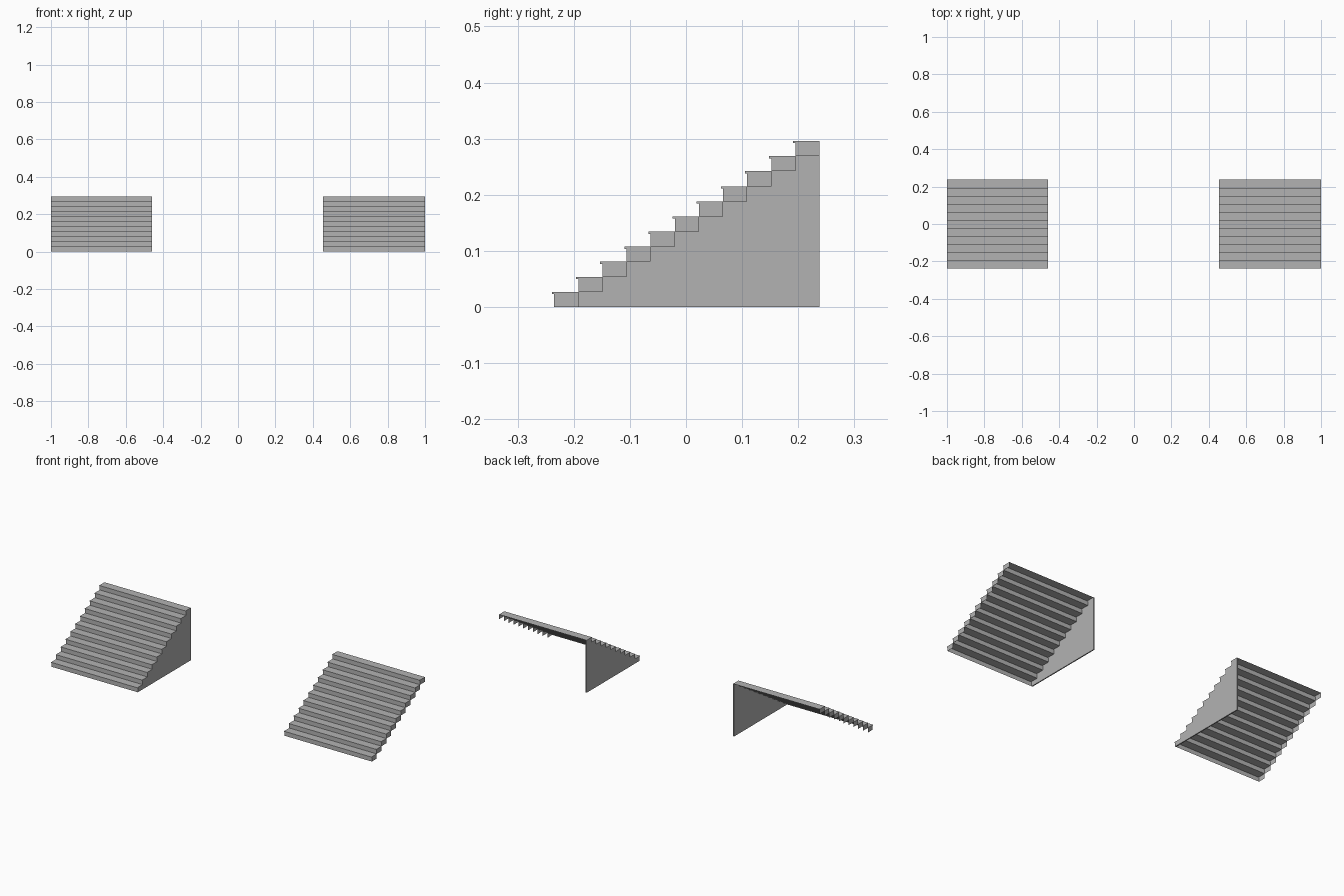
import bpy
import bmesh

cube = bpy.data.objects.get("Cube")
if cube:
    bpy.data.objects.remove(cube, do_unlink=True)

STEPS = 11
FRONT, BACK, HEIGHT = -0.235, 0.238, 0.296
RUN = (BACK - FRONT) / STEPS
RISE = HEIGHT / STEPS
LIP = 0.004      # nosing overhang and thickness
WALL = 0.006     # side panel thickness

grey = bpy.data.materials.new("stone_grey")
grey.use_nodes = True
colour = (0.45, 0.45, 0.45, 1)
grey.diffuse_color = colour
grey.node_tree.nodes["Principled BSDF"].inputs["Base Color"].default_value = colour


def add_prism(bm, profile, x0, x1):
    """Extrude a closed (y, z) profile between two x positions."""
    face = bm.faces.new([bm.verts.new((x0, y, z)) for y, z in profile])
    out = bmesh.ops.extrude_face_region(bm, geom=[face])
    moved = [v for v in out["geom"] if isinstance(v, bmesh.types.BMVert)]
    bmesh.ops.translate(bm, verts=moved, vec=(x1 - x0, 0, 0))
    bmesh.ops.recalc_face_normals(bm, faces=bm.faces)


def finish(bm, name):
    mesh = bpy.data.meshes.new(name)
    bm.to_mesh(mesh)
    bm.free()
    mesh.materials.append(grey)
    bpy.context.collection.objects.link(bpy.data.objects.new(name, mesh))


def is_open_side(face):
    """True for the back and the wide underside of a step."""
    n = face.normal
    return n.y > 0.9 or (n.z < -0.9 and face.calc_area() > 0.01)


def build_flight(side, outer, inner):
    sign = 1 if outer > inner else -1
    panel = inner + sign * WALL

    # Hollow steps: riser, tread, nosing and end caps, open behind and below
    bm = bmesh.new()
    for i in range(STEPS):
        y, z = FRONT + i * RUN, i * RISE
        top = z + RISE
        add_prism(bm, [(y, z), (y + RUN, z), (y + RUN, top), (y - LIP, top),
                       (y - LIP, top - LIP), (y, top - LIP)], panel, outer)
    hidden = [f for f in bm.faces if is_open_side(f)]
    bmesh.ops.delete(bm, geom=hidden, context="FACES")
    finish(bm, side + "_steps")

    # Stepped panel closing the inner side
    outline = [(BACK, 0), (FRONT, 0)]
    for i in range(STEPS):
        y, top = FRONT + i * RUN, (i + 1) * RISE
        if i:
            outline.append((y, i * RISE))
        outline += [(y, top - LIP), (y - LIP, top - LIP), (y - LIP, top)]
    outline.append((BACK, HEIGHT))
    bm = bmesh.new()
    add_prism(bm, outline, inner, panel)
    finish(bm, side + "_side_panel")


build_flight("left", 1.0, 0.454)
build_flight("right", -1.0, -0.461)
